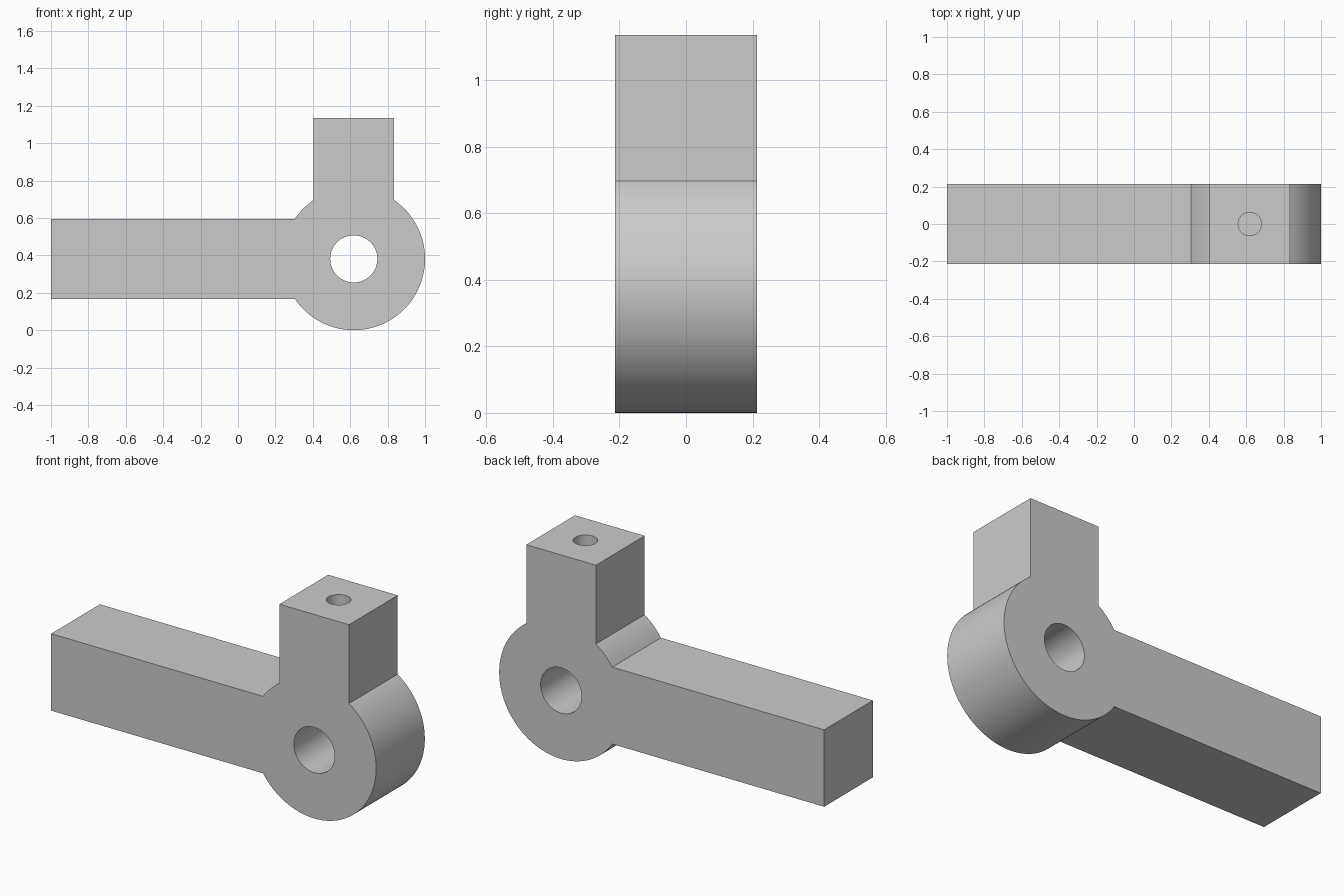
import bpy, bmesh, math
from mathutils import Matrix

cube = bpy.data.objects.get("Cube")
if cube:
    bpy.data.objects.remove(cube, do_unlink=True)

CX, CZ = 0.619, 0.381      # hub centre
R = 0.381                  # hub radius
W = 0.214                  # half thickness of the bars
TOP, END = 1.135, -1.0     # post top, arm end
BORE, PIN, PIN_DEPTH = 0.126, 0.062, 0.32

grey = bpy.data.materials.new("grey metal")
grey.use_nodes = True
grey.diffuse_color = (0.6, 0.6, 0.6, 1)
grey.node_tree.nodes["Principled BSDF"].inputs["Base Color"].default_value = (0.6, 0.6, 0.6, 1)


def make_object(name, bm):
    bmesh.ops.recalc_face_normals(bm, faces=bm.faces)
    mesh = bpy.data.meshes.new(name)
    bm.to_mesh(mesh)
    bm.free()
    mesh.materials.append(grey)
    obj = bpy.data.objects.new(name, mesh)
    bpy.context.collection.objects.link(obj)
    return obj


def arc(start, end, steps):
    angles = [start + (end - start) * i / steps for i in range(steps + 1)]
    return [(CX + R * math.cos(a), CZ + R * math.sin(a)) for a in angles]


def cut_hole(target, name, radius, depth, matrix):
    bm = bmesh.new()
    bmesh.ops.create_cone(bm, cap_ends=True, segments=64, radius1=radius,
                          radius2=radius, depth=depth, matrix=matrix)
    cutter = make_object(name, bm)
    mod = target.modifiers.new(name, "BOOLEAN")
    mod.operation, mod.solver, mod.object = "DIFFERENCE", "EXACT", cutter
    bpy.context.view_layer.objects.active = target
    bpy.ops.object.modifier_apply(modifier=name)
    bpy.data.objects.remove(cutter, do_unlink=True)


# Outline of hub, arm and post
join = math.asin(W / R)
outline = arc(math.pi / 2 - join, join - math.pi, 96)
outline += [(END, CZ - W), (END, CZ + W)]
outline += arc(math.pi - join, math.pi / 2 + join, 12)
outline += [(CX - W, TOP), (CX + W, TOP)]

# Extruded bracket body
bm = bmesh.new()
face = bm.faces.new([bm.verts.new((x, -W, z)) for x, z in outline])
solid = bmesh.ops.extrude_face_region(bm, geom=[face])
bmesh.ops.translate(bm, vec=(0, 2 * W, 0),
                    verts=[v for v in solid["geom"] if isinstance(v, bmesh.types.BMVert)])
bracket = make_object("pivot_bracket", bm)

# Cross bore through the hub and blind hole in the post top
cut_hole(bracket, "bore_cutter", BORE, 1,
         Matrix.Translation((CX, 0, CZ)) @ Matrix.Rotation(math.pi / 2, 4, "X"))
cut_hole(bracket, "pin_hole_cutter", PIN, 2 * PIN_DEPTH, Matrix.Translation((CX, 0, TOP)))

bpy.ops.object.select_all(action="DESELECT")
bracket.select_set(True)
bpy.context.view_layer.objects.active = bracket
bpy.ops.object.shade_smooth_by_angle(angle=math.radians(20))
